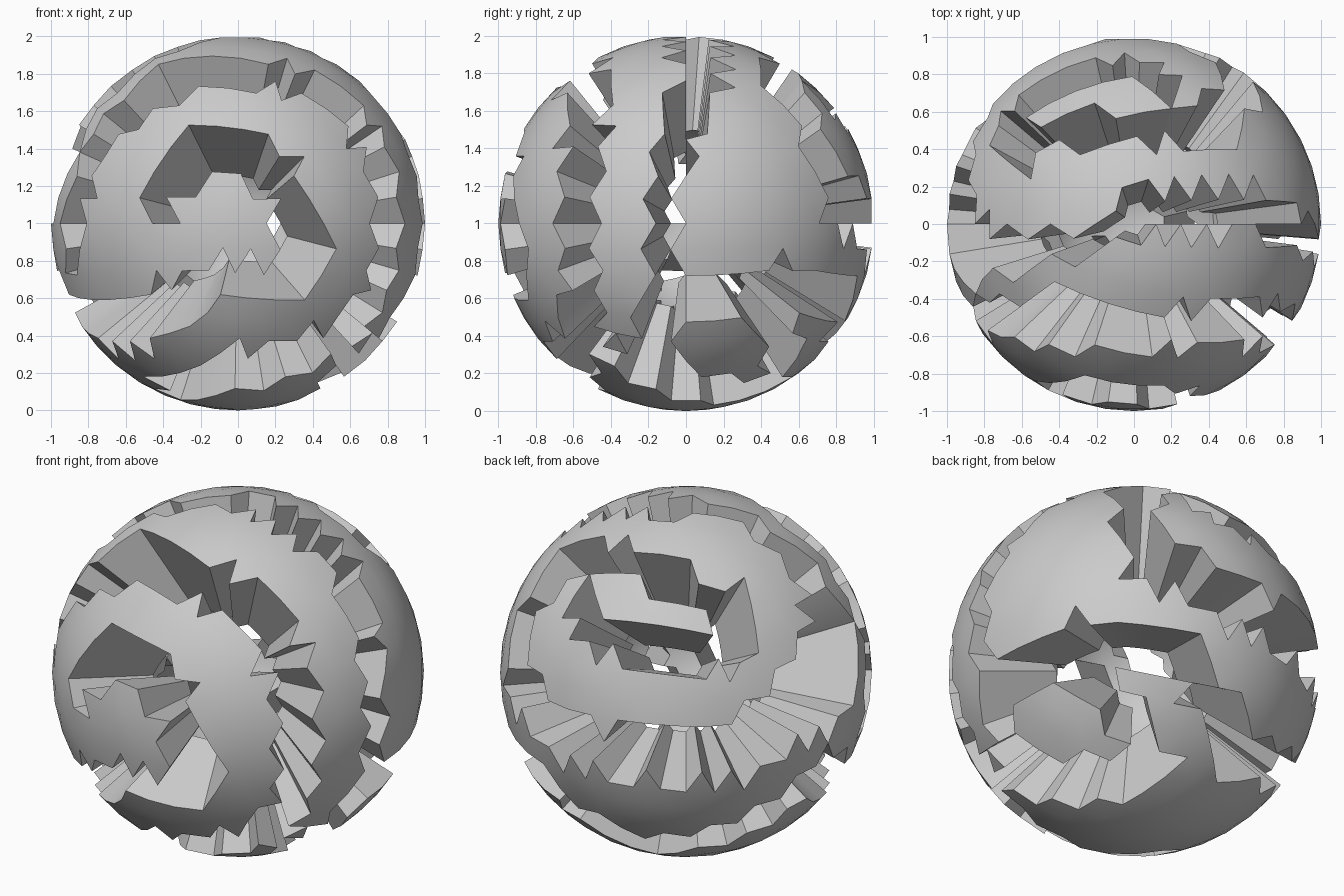
import bpy, bmesh
from mathutils import Vector

if "Cube" in bpy.data.objects:
    bpy.data.objects.remove(bpy.data.objects["Cube"])

R, INNER = 1.0, 0.5
S = 2 ** -0.5
E, C30 = 0.5, 3 ** 0.5 / 2

# view frames: right, up, toward viewer
def frame(d):
    d = Vector(d)
    r = Vector((0, 0, 1)).cross(d).normalized() if abs(d.z) < .99 else Vector((1, 0, 0))
    return r, d.cross(r), d

VIEWS = {
    "front": frame((0, -1, 0)),
    "right": frame((1, 0, 0)),
    "top": frame((0, 0, 1)),
    "back_left": frame((-S * C30, S * C30, E)),
    "back_right": frame((S * C30, S * C30, -E)),
}

# grooves: (view, u, v, half width) centre lines on the ball
def pts(view, *p):
    r, u, d = VIEWS[view]
    out = []
    for a, b, w in p:
        depth = max(0, 1 - a * a - b * b) ** 0.5
        out.append(((r * a + u * b + d * depth).normalized(), w))
    return out

front_ring = pts("front", (-.9, -.2, .09), (-.88, .08, .11), (-.72, .47, .14),
                 (-.38, .77, .18), (-.05, .82, .18), (.2, .79, .13), (.55, .65, .13),
                 (.75, .37, .12), (.81, 0, .115), (.79, -.29, .12), (.6, -.58, .14),
                 (.25, -.76, .17), (-.05, -.8, .18), (-.33, -.9, .13))

front_spiral = pts("front", (-.42, .08, .1), (-.33, .3, .13), (-.1, .44, .13),
                   (.12, .36, .13), (.27, .15, .13), (.3, -.08, .11), (.38, -.18, .13),
                   (.2, -.3, .12), (-.05, -.3, .12), (-.35, -.43, .14),
                   (-.62, -.55, .16), (-.8, -.54, .14))
front_spiral += pts("back_left", (.62, -.64, .13), (.3, -.83, .12), (-.31, -.94, .12))
front_spiral += pts("back_right", (.57, -.5, .14), (.5, -.22, .13), (.38, .05, .1))
front_spiral += pts("right", (.75, -.38, .13), (.5, -.38, .19), (.25, -.4, .16),
                    (.05, -.44, .12))

lower_branch = pts("right", (.5, -.5, .14), (.53, -.72, .1))
lower_branch += pts("back_right", (.14, -.42, .09), (.12, -.52, .1))

middle_ring = pts("back_right", (.17, -.53, .12), (.06, -.56, .15), (-.32, -.59, .16),
                  (-.62, -.56, .15))
middle_ring += pts("right", (-.17, -.75, .17), (-.14, -.5, .13), (-.09, -.25, .09),
                   (-.1, 0, .09), (-.11, .3, .1), (-.03, .5, .11), (.08, .8, .12))
middle_ring += pts("top", (.3, .08, .13), (.05, .06, .13), (-.2, -.07, .08),
                   (-.45, -.12, .1), (-.7, -.14, .13), (-.88, -.12, .14),
                   (-.9, .08, .13))

back_ring = pts("back_left", (.78, -.15, .16), (.7, -.25, .18), (.4, -.35, .2),
                (.1, -.53, .18), (-.2, -.54, .17), (-.47, -.41, .15))
back_ring += pts("back_right", (.84, .19, .14), (.55, .41, .17), (.22, .59, .16))
back_ring += pts("right", (.77, .25, .12), (.71, .4, .12), (.62, .6, .12))
back_ring += pts("top", (.4, .53, .13), (.1, .51, .1), (-.25, .5, .1), (-.5, .48, .12))
back_ring += pts("back_left", (.16, .25, .13), (.1, .0, .12), (-.19, .04, .1),
                 (-.42, .08, .09), (-.63, .18, .09), (-.66, .4, .08))

GROOVES = [front_ring, front_spiral, lower_branch, middle_ring, back_ring]
# side where the middle ring runs into the back ring
GROOVES.append(pts("back_left", (.8, .05, .14), (.52, -.12, .14)))

def in_groove(p):
    for path in GROOVES:
        for (a, wa), (b, wb) in zip(path, path[1:]):
            ab = b - a
            t = min(1, max(0, (p - a).dot(ab) / ab.length_squared))
            q = (a + ab * t).normalized()
            if p.angle(q) < wa + (wb - wa) * t:
                return True
    return False

# carved ball: keep faces outside the grooves, add inner skin and radial walls
bm = bmesh.new()
bmesh.ops.create_icosphere(bm, subdivisions=4, radius=R)
cut = [f for f in bm.faces if in_groove(f.calc_center_median().normalized())]
bmesh.ops.delete(bm, geom=cut, context="FACES")
bm.verts.index_update()
n = len(bm.verts)
outer = [v.co.copy() for v in bm.verts]
verts = [c + Vector((0, 0, R)) for c in outer] + [c * INNER + Vector((0, 0, R)) for c in outer]
faces = []
for f in bm.faces:
    ids = [v.index for v in f.verts]
    faces += [ids, [i + n for i in reversed(ids)]]
    for loop in f.loops:
        if loop.edge.is_boundary:
            i, j = loop.vert.index, loop.link_loop_next.vert.index
            faces.append([j, i, i + n, j + n])
bm.free()

mesh = bpy.data.meshes.new("carved_ball")
mesh.from_pydata(verts, [], faces)
mesh.update()
ball = bpy.data.objects.new("carved_ball", mesh)
bpy.context.collection.objects.link(ball)
bpy.context.view_layer.objects.active = ball
ball.select_set(True)
bpy.ops.object.shade_smooth_by_angle(angle=0.53)
